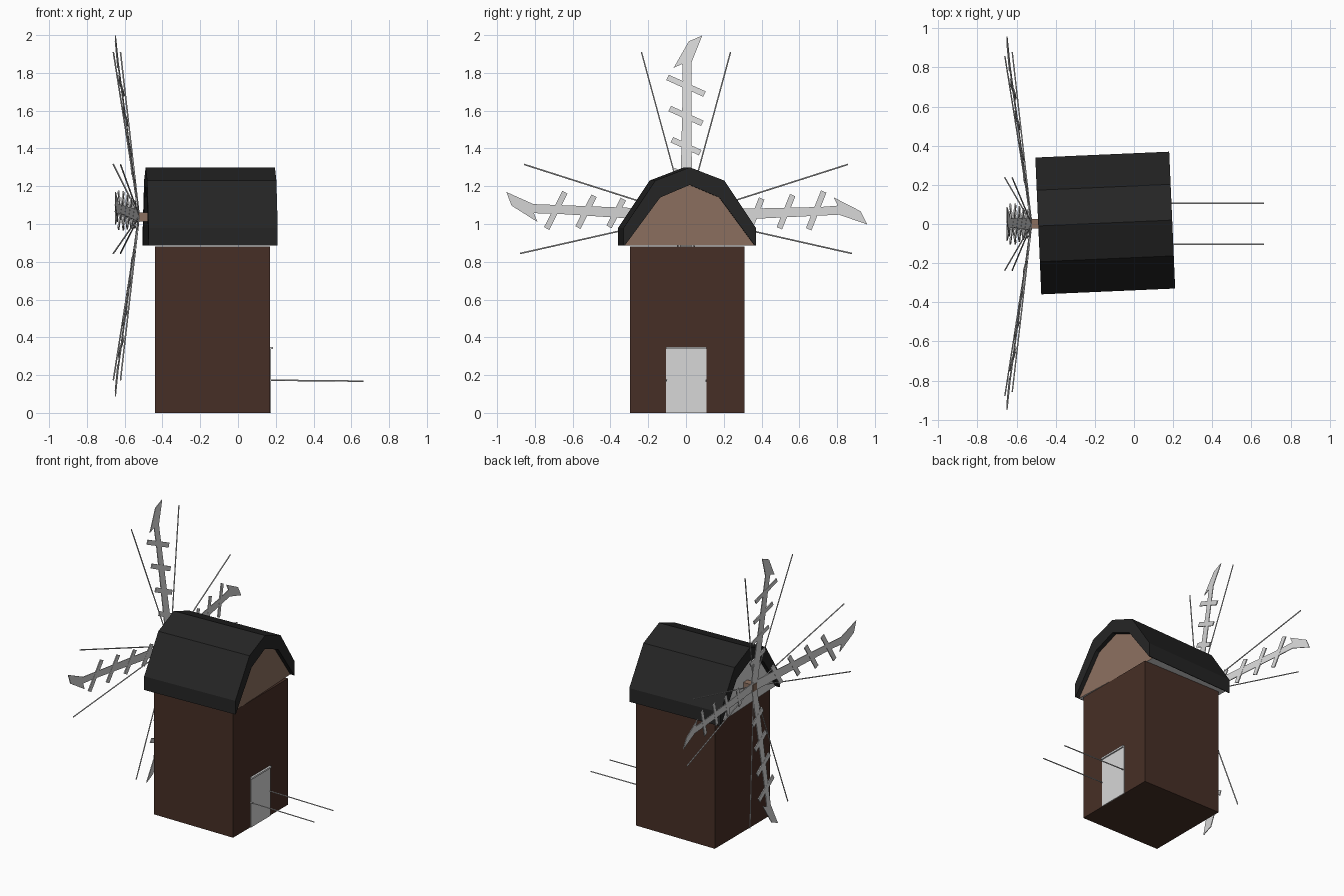
import bpy, bmesh, math
from mathutils import Vector

if "Cube" in bpy.data.objects:
    bpy.data.objects.remove(bpy.data.objects["Cube"])


def material(name, color):
    m = bpy.data.materials.new(name)
    m.diffuse_color = (*color, 1)
    m.use_nodes = True
    m.node_tree.nodes["Principled BSDF"].inputs["Base Color"].default_value = m.diffuse_color
    return m


WALL = material("dark brown wood", (0.062, 0.028, 0.019))
TAN = material("light brown wood", (0.26, 0.16, 0.115))
ROOF = material("black roofing", (0.018, 0.018, 0.018))
PALE = material("pale grey", (0.68, 0.68, 0.68))


def finish(name, bm, *mats):
    bmesh.ops.recalc_face_normals(bm, faces=bm.faces)
    bm.normal_update()
    me = bpy.data.meshes.new(name)
    bm.to_mesh(me)
    bm.free()
    for m in mats:
        me.materials.append(m)
    ob = bpy.data.objects.new(name, me)
    bpy.context.collection.objects.link(ob)
    return ob


def prism(bm, points, offset):
    """Closed solid: a flat outline swept along an offset."""
    face = bm.faces.new([bm.verts.new(p) for p in points])
    moved = bmesh.ops.extrude_face_region(bm, geom=[face], use_keep_orig=True)
    verts = [g for g in moved["geom"] if isinstance(g, bmesh.types.BMVert)]
    bmesh.ops.translate(bm, verts=verts, vec=Vector(offset))


def box(name, lo, hi, mat):
    bm = bmesh.new()
    (x0, y0, z0), (x1, y1, z1) = lo, hi
    prism(bm, [(x0, y0, z0), (x1, y0, z0), (x1, y1, z0), (x0, y1, z0)],
          (0, 0, z1 - z0))
    return finish(name, bm, mat)


def rod(bm, a, b, radius):
    a, b = Vector(a), Vector(b)
    d = b - a
    ret = bmesh.ops.create_cone(bm, cap_ends=True, segments=6, radius1=radius,
                                radius2=radius, depth=d.length)
    rot = d.to_track_quat('Z', 'Y')
    for v in ret["verts"]:
        v.co = rot @ v.co + (a + b) / 2


# Body, door, small lintel
box("mill_body", (-0.44, -0.297, 0), (0.17, 0.31, 0.882), WALL)
box("door", (0.17, -0.107, 0), (0.175, 0.108, 0.345), PALE)
box("door_lintel", (0.17, -0.107, 0.338), (0.184, 0.108, 0.35), PALE)

# Two turning poles beside the door
bm = bmesh.new()
for y in (-0.104, 0.106):
    rod(bm, (0.165, y, 0.173), (0.664, y, 0.168), 0.004)
finish("turning_poles", bm, PALE)

# Roof shell and gables, turned slightly on the body
ROOF_AT, TURN, HALF = (-0.147, 0.005, 0), math.radians(2.5), 0.3425
outer = [(-0.35, 0.885), (-0.35, 0.98), (-0.183, 1.23), (0, 1.3),
         (0.183, 1.23), (0.35, 0.98), (0.35, 0.885)]
inner = [(-0.345, 0.885), (-0.157, 1.14), (0, 1.207),
         (0.157, 1.14), (0.345, 0.885)]
bm = bmesh.new()
prism(bm, [(-HALF, y, z) for y, z in outer + inner[::-1]], (2 * HALF, 0, 0))
roof = finish("roof", bm, ROOF)

bm = bmesh.new()
inset = HALF - 0.03
prism(bm, [(-inset, y, z) for y, z in inner], (2 * inset, 0, 0))
gable = finish("gables", bm, TAN, PALE)
for p in gable.data.polygons:
    if p.normal.x < 0.5:          # sail end and underside are pale
        p.material_index = 1
for ob in (roof, gable):
    ob.location = ROOF_AT
    ob.rotation_euler.z = TURN

# Hub
box("hub", (-0.535, -0.023, 1.012), (-0.44, 0.025, 1.06), TAN)


# Sails: u across the arm, r along it; arms lean away from the mill
def sail_point(angle, u, r):
    s, c = math.sin(angle), math.cos(angle)
    return (-0.523 - 0.136 * r + 0.08 * u,
            u * c + r * s, 1.042 - u * s + r * c)


arm_outline = [(-0.032, 0.0), (-0.013, 0.805), (-0.03, 0.803), (-0.065, 0.785),
               (0.015, 0.925), (0.086, 0.956), (0.028, 0.81), (0.032, 0.0)]
arm_outline[1:3] = [(-0.017, 0.71), (-0.02, 0.805)]
for name, deg in (("top", 0), ("right", 87.5), ("bottom", 180), ("left", -87.5)):
    a = math.radians(deg)
    bm = bmesh.new()
    prism(bm, [sail_point(a, u, r) for u, r in arm_outline], (-0.005, 0, 0))
    # slanted crossbars
    for r, w in ((0.21, 0.075), (0.37, 0.082), (0.53, 0.093), (0.69, 0.105)):
        k = 0.42 * w
        bar = [(-w, r + k - 0.014), (w - 0.014, r - k - 0.014),
               (w, r - k + 0.014), (-w + 0.014, r + k + 0.014)]
        pts = [Vector(sail_point(a, u, q)) + Vector((0.001, 0, 0)) for u, q in bar]
        prism(bm, pts, (-0.007, 0, 0))
    # thin sail stays either side of the arm
    for side in (-1, 1):
        t = math.radians(15.2) * side
        u, r = math.sin(t), math.cos(t)
        rod(bm, sail_point(a, u * 0.04, r * 0.04),
            sail_point(a, u * 0.9, r * 0.9), 0.004)
    finish("sail_" + name, bm, PALE)
